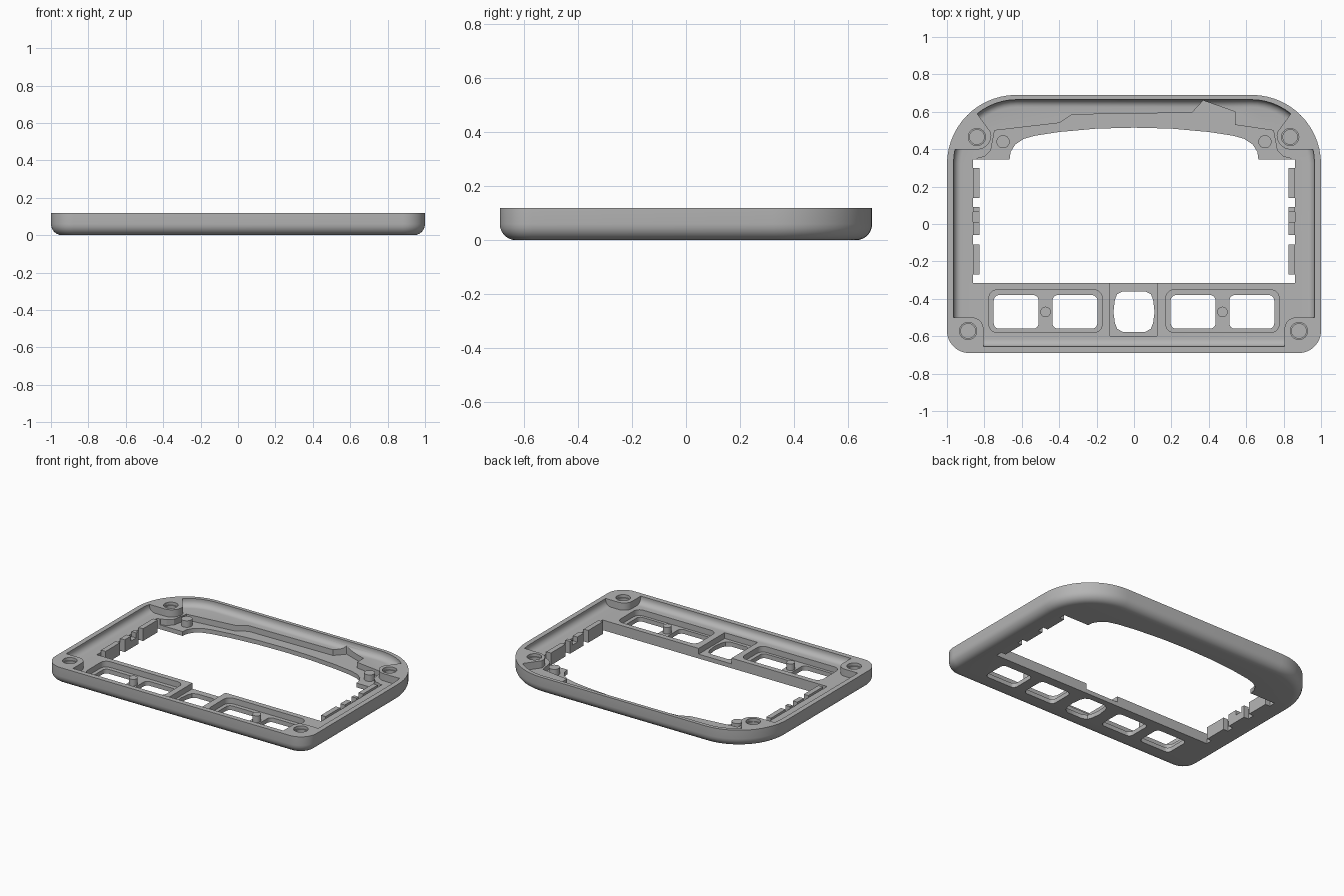
import bpy, bmesh, math

if "Cube" in bpy.data.objects:
    bpy.data.objects.remove(bpy.data.objects["Cube"], do_unlink=True)

grey = bpy.data.materials.new("grey plastic")
grey.use_nodes = True
grey.diffuse_color = (0.46, 0.46, 0.46, 1)
grey.node_tree.nodes["Principled BSDF"].inputs["Base Color"].default_value = (0.46, 0.46, 0.46, 1)

TOP, FLOOR, LOW, TAB = 0.12, 0.07, 0.03, 0.085


def arc(cx, cy, r, a0, a1, n=8):
    return [(cx + r * math.cos(math.radians(a0 + (a1 - a0) * i / n)),
             cy + r * math.sin(math.radians(a0 + (a1 - a0) * i / n))) for i in range(n + 1)]


def rounded(x0, x1, y0, y1, front, back=None, n=8):
    b = front if back is None else back
    return (arc(x0 + front, y0 + front, front, 180, 270, n) + arc(x1 - front, y0 + front, front, 270, 360, n)
            + arc(x1 - b, y1 - b, b, 0, 90, n) + arc(x0 + b, y1 - b, b, 90, 180, n))


def mirror(pts):
    return [(-x, y) for x, y in reversed(pts)]


def prism(name, pts, z0, z1, bevel=0, segments=6):
    """Extruded outline with an optional rounded bottom edge."""
    bm = bmesh.new()
    base = bm.faces.new([bm.verts.new((x, y, z0)) for x, y in pts])
    top = bmesh.ops.extrude_face_region(bm, geom=[base])["geom"]
    bmesh.ops.translate(bm, vec=(0, 0, z1 - z0), verts=[v for v in top if isinstance(v, bmesh.types.BMVert)])
    bmesh.ops.recalc_face_normals(bm, faces=bm.faces)
    if bevel:
        rim = [e for e in bm.edges if all(v.co.z < z0 + 1e-5 for v in e.verts)]
        bmesh.ops.bevel(bm, geom=rim, offset=bevel, segments=segments, profile=0.5, affect="EDGES")
    me = bpy.data.meshes.new(name)
    bm.to_mesh(me)
    bm.free()
    me.materials.append(grey)
    ob = bpy.data.objects.new(name, me)
    bpy.context.collection.objects.link(ob)
    return ob


def boolean(target, tool, op="DIFFERENCE"):
    mod = target.modifiers.new("cut", "BOOLEAN")
    mod.operation, mod.solver, mod.object = op, "EXACT", tool
    bpy.context.view_layer.objects.active = target
    bpy.ops.object.modifier_apply(modifier=mod.name)
    bpy.data.objects.remove(tool, do_unlink=True)


# Outer shell
frame = prism("bezel_frame", rounded(-1, 1, -0.69, 0.69, 0.12, 0.37, 14), 0, TOP, 0.06)

# Inner tray, leaving the four screw bosses standing
tray = prism("tray_cutter", rounded(-0.965, 0.965, -0.655, 0.665, 0.1, 0.34, 14), FLOOR, 0.2, 0.04)
back_boss = [(1.1, 0.4)] + [(1.1, 0.8), (0.95, 0.8)] + [(0.835, 0.585)] + arc(0.84, 0.475, 0.077, 170, 270)
front_boss = [(1.1, -0.5), (0.865, -0.5)] + arc(0.865, -0.56, 0.06, 90, 180) + [(0.805, -0.8), (1.1, -0.8)]
for pts in (back_boss, front_boss):
    for outline in (pts, mirror(pts)):
        boolean(tray, prism("boss_cutter", outline, 0, 0.3))
boolean(frame, tray)

# Lowered ledge behind the screen
ledge = [(-0.84, 0.3), (-0.84, 0.35), (-0.8, 0.36), (-0.765, 0.395), (-0.745, 0.5), (-0.4, 0.54),
         (-0.33, 0.585), (0.31, 0.595), (0.37, 0.66), (0.54, 0.6), (0.54, 0.53), (0.745, 0.5),
         (0.765, 0.395), (0.8, 0.36), (0.84, 0.35), (0.84, 0.3)]
boolean(frame, prism("ledge_cutter", ledge, LOW, 0.2))

# Screen opening with an arched back edge
half = [(0.86, -0.315), (0.86, 0.345), (0.665, 0.345), (0.66, 0.385), (0.635, 0.425), (0.59, 0.455),
        (0.53, 0.472), (0.4, 0.492), (0.2, 0.51)]
boolean(frame, prism("screen_cutter", half + [(0, 0.515)] + mirror(half), -0.1, 0.3))

# Side tabs along the opening, the middle one slotted
for s in (-1, 1):
    for y0, y1 in ((0.14, 0.3), (-0.06, 0.09), (-0.27, -0.11)):
        x0, x1 = sorted((s * 0.825, s * 0.86))
        tab = prism("side_tab", [(x0, y0), (x1, y0), (x1, y1), (x0, y1)], 0, TAB)
        if y0 == -0.06:
            boolean(tab, prism("slot_cutter", [(x0 - 0.1, 0.01), (x1 + 0.1, 0.01),
                                               (x1 + 0.1, 0.065), (x0 - 0.1, 0.065)], 0.05, 0.2))

# Button recesses, windows and pegs on the front bar
for s in (-1, 1):
    cx = s * 0.473
    boolean(frame, prism("recess_cutter", rounded(cx - 0.303, cx + 0.303, -0.58, -0.352, 0.045), LOW, 0.2))
    for wx in (cx - 0.157, cx + 0.157):
        boolean(frame, prism("window_cutter", rounded(wx - 0.12, wx + 0.12, -0.56, -0.38, 0.03), -0.1, 0.3))
    prism("button_peg", arc(cx, -0.47, 0.028, 0, 345, 23), LOW - 0.01, 0.075)
    prism("ledge_peg", arc(s * 0.7, 0.44, 0.035, 0, 345, 23), LOW - 0.01, 0.075)

# Central recess and its bulged window
boolean(frame, prism("centre_recess_cutter", [(-0.128, -0.6), (0.124, -0.6), (0.124, -0.3), (-0.128, -0.3)], LOW, 0.2))
bulge = [(0.06, -0.577), (0.09, -0.56), (0.102, -0.53), (0.11, -0.47), (0.102, -0.405), (0.09, -0.375), (0.06, -0.36)]
boolean(frame, prism("centre_window_cutter", bulge + mirror(bulge), -0.1, 0.3))

# Screw holes with a small countersunk step
for x, y in ((0.835, 0.465), (-0.84, 0.465), (0.882, -0.572), (-0.887, -0.572)):
    boolean(frame, prism("counterbore_cutter", arc(x, y, 0.046, 0, 348, 29), 0.1, 0.2))
    boolean(frame, prism("hole_cutter", arc(x, y, 0.039, 0, 348, 29), 0.05, 0.2))

# Smooth rounded surfaces, crisp edges
bpy.ops.object.select_all(action="DESELECT")
for ob in bpy.context.scene.objects:
    if ob.type == "MESH" and grey.name in ob.data.materials:
        ob.select_set(True)
bpy.context.view_layer.objects.active = frame
bpy.ops.object.shade_smooth_by_angle(angle=math.radians(30))
